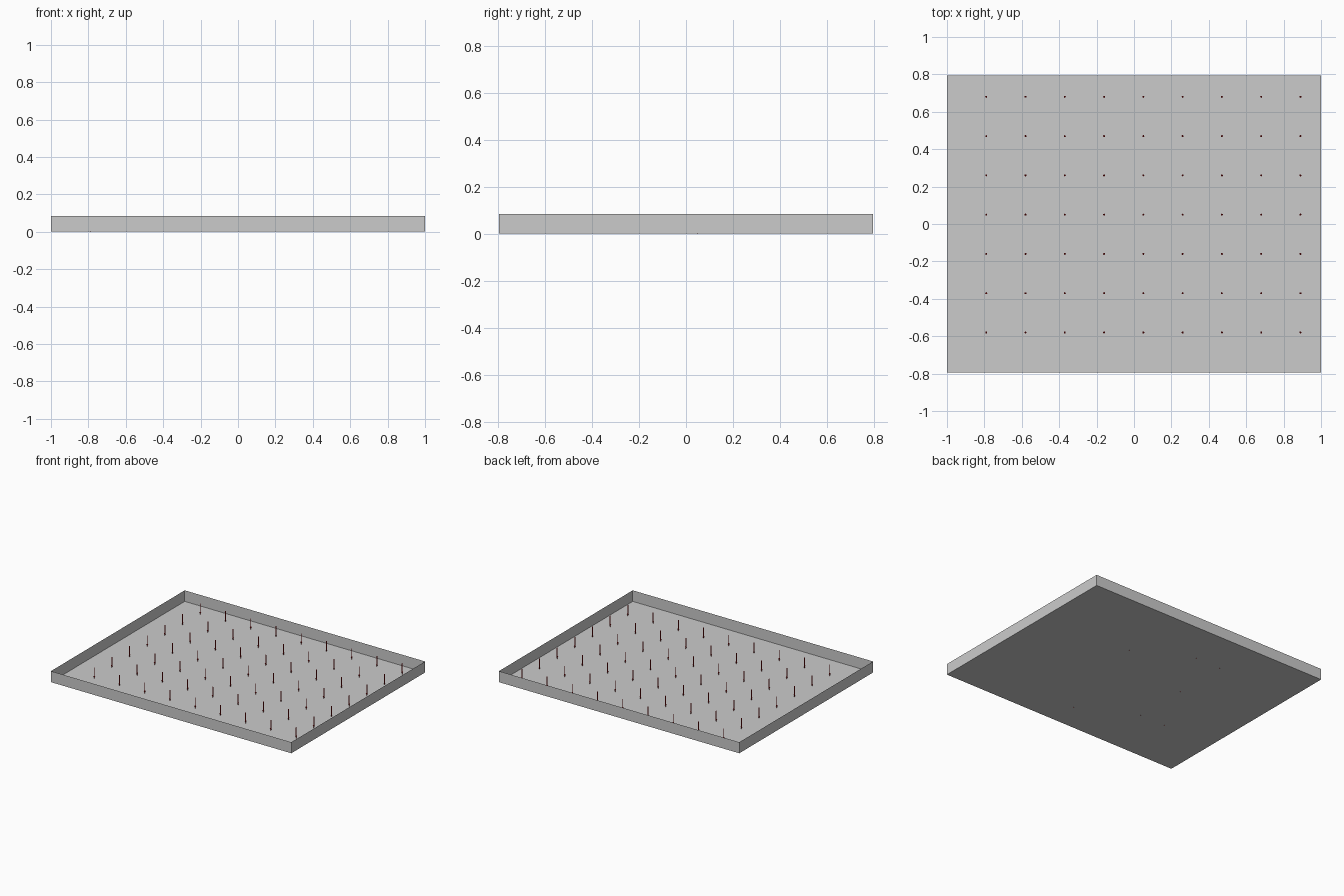
import bpy, bmesh
from mathutils import Matrix

if "Cube" in bpy.data.objects:
    bpy.data.objects.remove(bpy.data.objects["Cube"])

HALF_X, HALF_Y, HEIGHT = 1.0, 0.795, 0.085
FLOOR = 0.002


def material(name, colour):
    m = bpy.data.materials.new(name)
    m.diffuse_color = (*colour, 1)
    m.use_nodes = True
    m.node_tree.nodes["Principled BSDF"].inputs["Base Color"].default_value = m.diffuse_color
    return m


def make_object(name, bm, mat):
    mesh = bpy.data.meshes.new(name)
    bm.to_mesh(mesh)
    bm.free()
    mesh.materials.append(mat)
    obj = bpy.data.objects.new(name, mesh)
    bpy.context.collection.objects.link(obj)
    return obj


grey = material("light grey", (0.6, 0.6, 0.6))
red = material("dark red", (0.5, 0.01, 0.01))

# Open tray: thin sheet floor and four walls
bm = bmesh.new()
size = (2 * HALF_X, 2 * HALF_Y, HEIGHT - FLOOR)
bmesh.ops.create_cube(bm, size=1, matrix=Matrix.Translation((0, 0, (HEIGHT + FLOOR) / 2))
                      @ Matrix.Diagonal((*size, 1)))
bm.normal_update()
top = [f for f in bm.faces if f.normal.z > 0.5]
bmesh.ops.delete(bm, geom=top, context='FACES_ONLY')
make_object("tray", bm, grey)

# Downward arrow: slim shaft and pointed head
bm = bmesh.new()
HEAD = 0.022
bmesh.ops.create_cone(bm, cap_ends=True, segments=8, radius1=0.003, radius2=0.003,
                      depth=HEIGHT - HEAD,
                      matrix=Matrix.Translation((0, 0, (HEIGHT + HEAD) / 2)))
bmesh.ops.create_cone(bm, cap_ends=True, segments=8, radius1=0.0, radius2=0.0055,
                      depth=HEAD, matrix=Matrix.Translation((0, 0, HEAD / 2)))
bmesh.ops.remove_doubles(bm, verts=bm.verts, dist=0.00005)
first = make_object("arrow", bm, red)

# Grid of arrows, nine by seven
for i in range(9):
    for j in range(7):
        arrow = first if i == j == 0 else first.copy()
        if arrow is not first:
            bpy.context.collection.objects.link(arrow)
        arrow.name = f"arrow_{i + 1}_{j + 1}"
        arrow.location = (-0.79 + 0.21 * i, -0.58 + 0.21 * j, 0)
